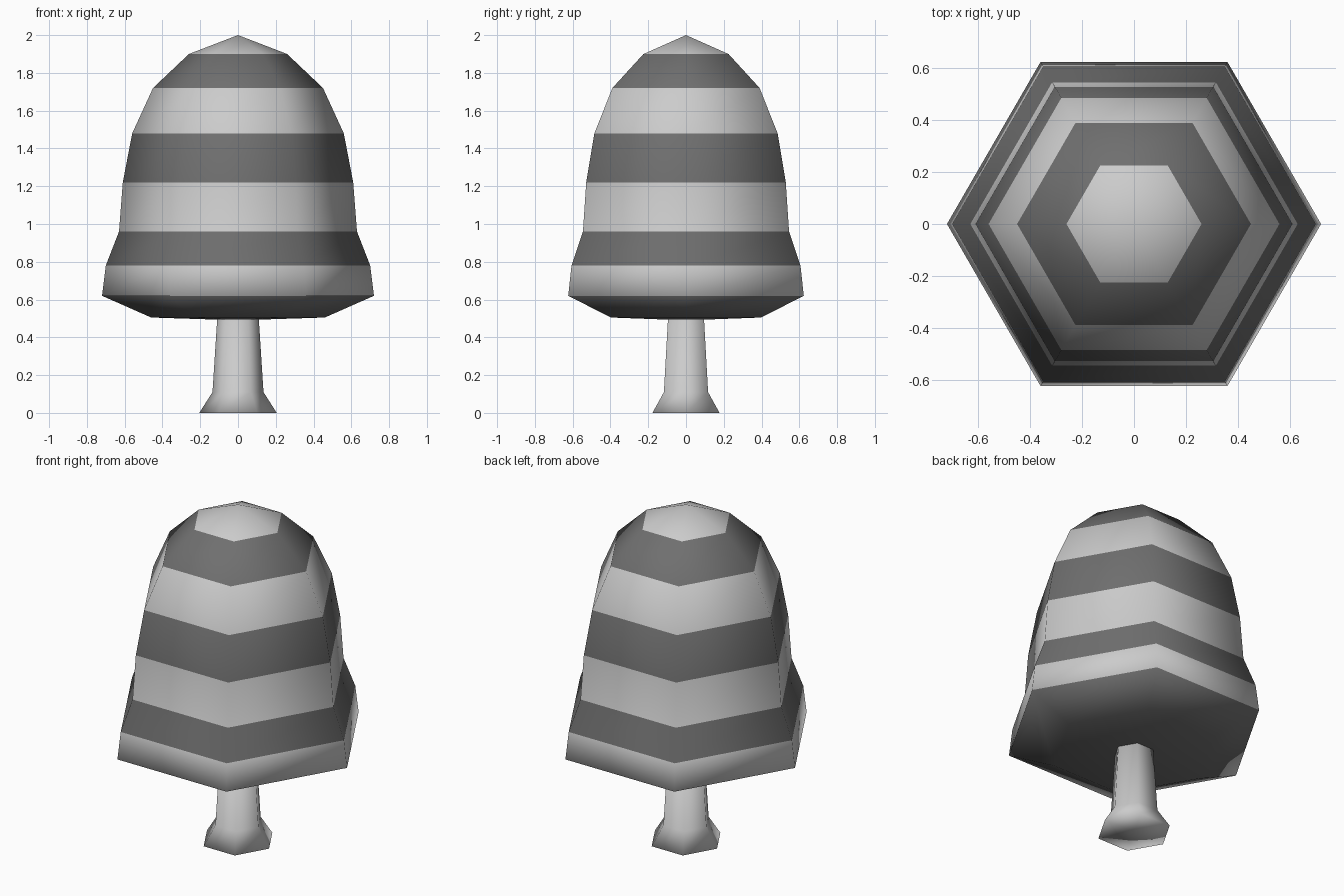
import bpy, bmesh
from math import cos, sin, pi

if "Cube" in bpy.data.objects:
    bpy.data.objects.remove(bpy.data.objects["Cube"])

SIDES = 6

dark = bpy.data.materials.new("dark_band")
dark.diffuse_color = (0.16, 0.16, 0.16, 1)
dark.use_nodes = True
dark.node_tree.nodes["Principled BSDF"].inputs["Base Color"].default_value = dark.diffuse_color
light = bpy.data.materials.new("light_band")
light.diffuse_color = (0.8, 0.8, 0.8, 1)
light.use_nodes = True
light.node_tree.nodes["Principled BSDF"].inputs["Base Color"].default_value = light.diffuse_color


def lathe(name, profile, band_material=None):
    """Revolve (radius, z) points, bottom to top, into a six-sided solid."""
    bm = bmesh.new()
    rings = []
    for r, z in profile:
        if r == 0:
            rings.append([bm.verts.new((0, 0, z))] * SIDES)
        else:
            rings.append([bm.verts.new((r * cos(2 * pi * i / SIDES),
                                        r * sin(2 * pi * i / SIDES), z))
                          for i in range(SIDES)])
    for band, (low, high) in enumerate(zip(rings, rings[1:])):
        for i in range(SIDES):
            j = (i + 1) % SIDES
            corners = list(dict.fromkeys((low[i], low[j], high[j], high[i])))
            face = bm.faces.new(corners)
            face.smooth = True
            if band_material:
                face.material_index = band_material[band]
    bmesh.ops.recalc_face_normals(bm, faces=bm.faces)
    mesh = bpy.data.meshes.new(name)
    bm.to_mesh(mesh)
    bm.free()
    obj = bpy.data.objects.new(name, mesh)
    bpy.context.collection.objects.link(obj)
    return obj


# Crown: domed foliage in alternating light and dark bands
crown_profile = [(0, 0.49), (0.46, 0.505), (0.72, 0.62), (0.70, 0.78),
                 (0.63, 0.96), (0.61, 1.22), (0.56, 1.48), (0.45, 1.72),
                 (0.26, 1.90), (0, 2.0)]
crown = lathe("tree_crown", crown_profile, [1, 1, 0, 1, 0, 1, 0, 1, 0])
crown.data.materials.append(light)
crown.data.materials.append(dark)

# Trunk: tapered post with a flared foot
lathe("tree_trunk", [(0, 0), (0.205, 0), (0.135, 0.11), (0.11, 0.50), (0, 0.50)])
